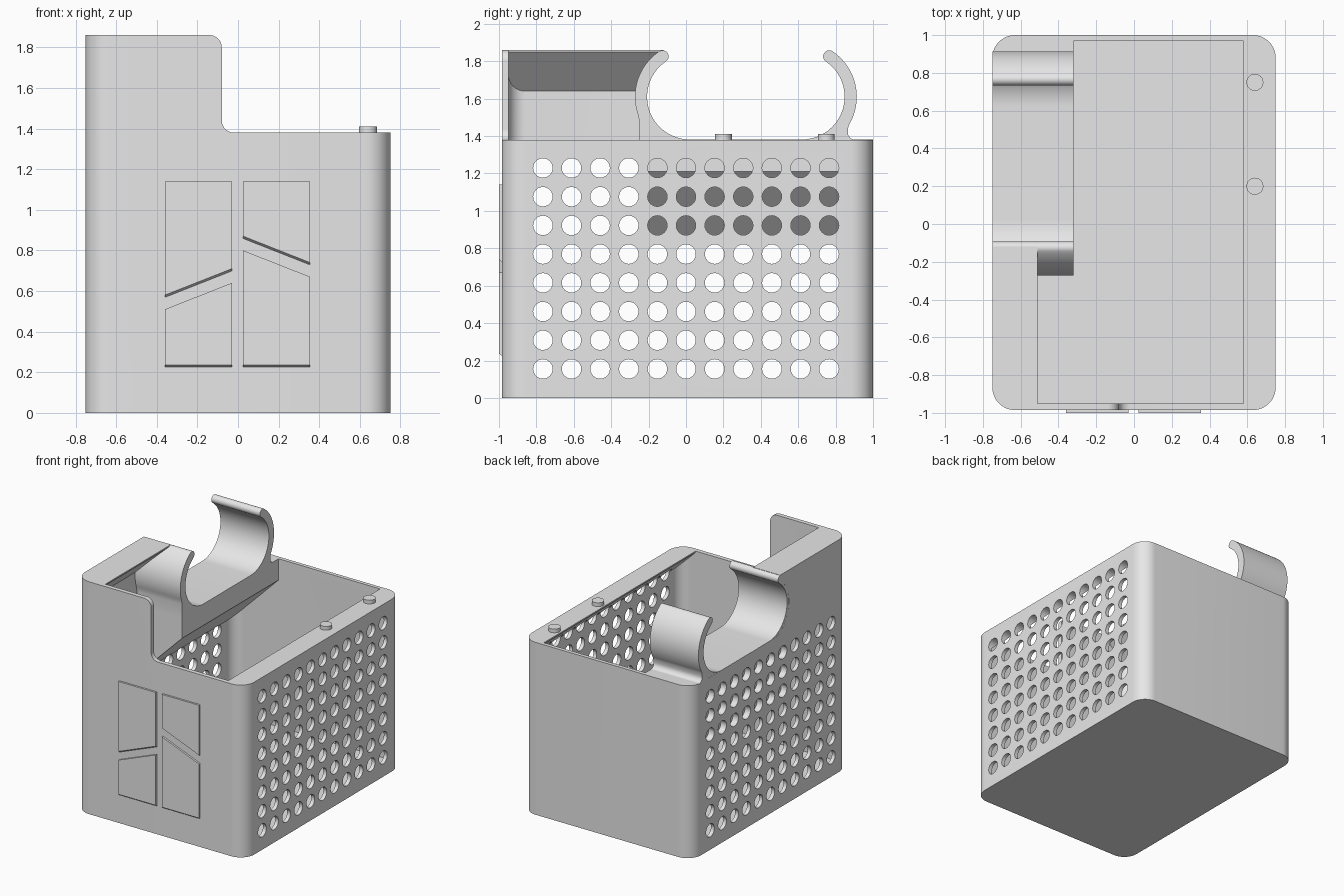
import bpy, bmesh, math
from mathutils import Matrix

cube = bpy.data.objects.get("Cube")
if cube:
    bpy.data.objects.remove(cube, do_unlink=True)

grey = bpy.data.materials.new("plain_grey")
grey.use_nodes = True
grey.diffuse_color = (0.8, 0.8, 0.8, 1)
grey.node_tree.nodes["Principled BSDF"].inputs["Base Color"].default_value = (0.8, 0.8, 0.8, 1)


def finish(name, bm):
    bmesh.ops.recalc_face_normals(bm, faces=bm.faces)
    mesh = bpy.data.meshes.new(name)
    bm.to_mesh(mesh)
    bm.free()
    mesh.materials.append(grey)
    ob = bpy.data.objects.new(name, mesh)
    bpy.context.collection.objects.link(ob)
    return ob


def arc(cu, cv, r, start, end, n=12):
    angles = [math.radians(start + (end - start) * i / n) for i in range(n + 1)]
    return [(cu + r * math.cos(a), cv + r * math.sin(a)) for a in angles]


def rounded_rect(u0, u1, v0, v1, r):
    return (arc(u1 - r, v1 - r, r, 0, 90) + arc(u0 + r, v1 - r, r, 90, 180)
            + arc(u0 + r, v0 + r, r, 180, 270) + arc(u1 - r, v0 + r, r, 270, 360))


def prism(name, points, axis, a, b):
    """Extrude a 2D profile along an axis from a to b."""
    place = {"x": lambda u, v, w: (w, u, v),
             "y": lambda u, v, w: (u, w, v),
             "z": lambda u, v, w: (u, v, w)}[axis]
    bm = bmesh.new()
    low = [bm.verts.new(place(u, v, a)) for u, v in points]
    high = [bm.verts.new(place(u, v, b)) for u, v in points]
    bm.faces.new(low)
    bm.faces.new(high[::-1])
    for i in range(len(points)):
        j = (i + 1) % len(points)
        bm.faces.new((low[i], high[i], high[j], low[j]))
    return finish(name, bm)


def boolean(target, tool, operation="DIFFERENCE"):
    mod = target.modifiers.new("cut", "BOOLEAN")
    mod.object, mod.operation, mod.solver = tool, operation, "EXACT"
    bpy.context.view_layer.objects.active = target
    bpy.ops.object.modifier_apply(modifier=mod.name)
    bpy.data.objects.remove(tool, do_unlink=True)


def smooth(ob):
    bpy.ops.object.select_all(action="DESELECT")
    ob.select_set(True)
    bpy.context.view_layer.objects.active = ob
    bpy.ops.object.shade_smooth_by_angle(angle=math.radians(30))


RIM, TOP = 1.38, 1.86
FRONT_C, BACK_C, CZ = 0.02, 0.62, 1.61      # centres of the two hook arcs
INNER, OUTER = 0.228, 0.293                 # hook radii
MID, TIP = (INNER + OUTER) / 2, (OUTER - INNER) / 2

# Basket shell
shell = prism("basket_shell", rounded_rect(-0.75, 0.75, -0.985, 1.0, 0.12), "z", 0, TOP)

# Raised front corner: step with rounded corners
step = (arc(-0.14, 1.80, 0.06, 90, 0) + arc(-0.02, 1.44, 0.06, 180, 270)
        + [(2, RIM), (2, 2), (-0.14, 2)])
boolean(shell, prism("step_cutter", step, "y", -2, 2))

# Open the top behind the raised wall, following the hook arc
opening = [(-0.12, 2)] + arc(FRONT_C, CZ, 0.25, 124, 246) + [(2, RIM), (2, 2)]
boolean(shell, prism("opening_cutter", opening, "x", -2, 2))

# Interior, with sloped undersides below the thick rims
right_side = [(0.72, 1.23), (0.58, 1.37), (0.58, 2)]
floor = [(-0.72, 0.035), (0.72, 0.035)]
wall_lip = [(-0.51, 2), (-0.51, 1.85), (-0.72, 1.64)]
shelf = [(-0.32, 2), (-0.32, 1.21), (-0.72, 0.81)]
cavities = [(floor + right_side + wall_lip, -0.95, -0.25),
            (floor + right_side + shelf, -0.27, 0.97),
            ([(-0.72, RIM), (0.58, RIM), (0.58, 2)] + wall_lip, -0.95, 0)]
for profile, y0, y1 in cavities:
    cavity = prism("cavity_cutter", profile, "y", y0, y1)
    liner = prism("liner", rounded_rect(-0.72, 0.72, -0.95, 0.97, 0.09), "z", -1, 3)
    boolean(cavity, liner, "INTERSECT")
    boolean(shell, cavity)

# Grid of round holes in both side walls
bm = bmesh.new()
for x0, x1 in ((0.5, 0.9), (-0.9, -0.70)):
    for col in range(11):
        for row in range(8):
            spot = Matrix.Translation(((x0 + x1) / 2, (col - 5) * 0.153, 0.155 + row * 0.1535))
            bmesh.ops.create_cone(bm, cap_ends=True, segments=24, radius1=0.052, radius2=0.052,
                                  depth=x1 - x0, matrix=spot @ Matrix.Rotation(math.pi / 2, 4, "Y"))
boolean(shell, finish("hole_cutter", bm))
smooth(shell)


# Open hook cradle on the side shelf
def tip(centre, angle, start, end):
    a = math.radians(angle)
    return arc(centre + MID * math.cos(a), CZ + MID * math.sin(a), TIP, start, end, 10)[1:-1]


cradle = ([(-0.25, 1.37), (-0.25, 1.48)]
          + arc(FRONT_C, CZ, OUTER, 200, 124, 20)
          + tip(FRONT_C, 124, 124, -56)
          + arc(FRONT_C, CZ, INNER, 124, 270, 32)
          + arc(BACK_C, CZ, INNER, -90, 56, 32)
          + tip(BACK_C, 56, 236, 56)
          + arc(BACK_C, CZ, OUTER, 56, -32, 24)
          + arc(0.905, 1.42, 0.04, 170, 270, 8) + [(0.905, 1.37)])
smooth(prism("hook_cradle", cradle, "x", -0.7495, -0.32))

# Small pegs on the opposite rim
for i, y in enumerate((0.2, 0.75)):
    peg = prism("rim_peg_%d" % (i + 1), arc(0.64, y, 0.045, 0, 345, 23), "z", 1.37, 1.41)
    smooth(peg)

# Raised front panels with sloped lower edges: left, right, top, bottom left, bottom right
panels = [(-0.36, -0.03, 1.14, 0.565, 0.695), (-0.36, -0.03, (0.51, 0.64), 0.222, 0.222),
          (0.025, 0.355, 1.14, 0.855, 0.725), (0.025, 0.355, (0.80, 0.67), 0.222, 0.222)]
for i, (x0, x1, top, b0, b1) in enumerate(panels):
    t0, t1 = top if isinstance(top, tuple) else (top, top)
    panel = prism("front_panel_%d" % (i + 1), [(x0, b0), (x1, b1), (x1, t1), (x0, t0)],
                  "y", -0.98, -1.0)
    for v in panel.data.vertices[4:6]:
        v.co.z += 0.015
